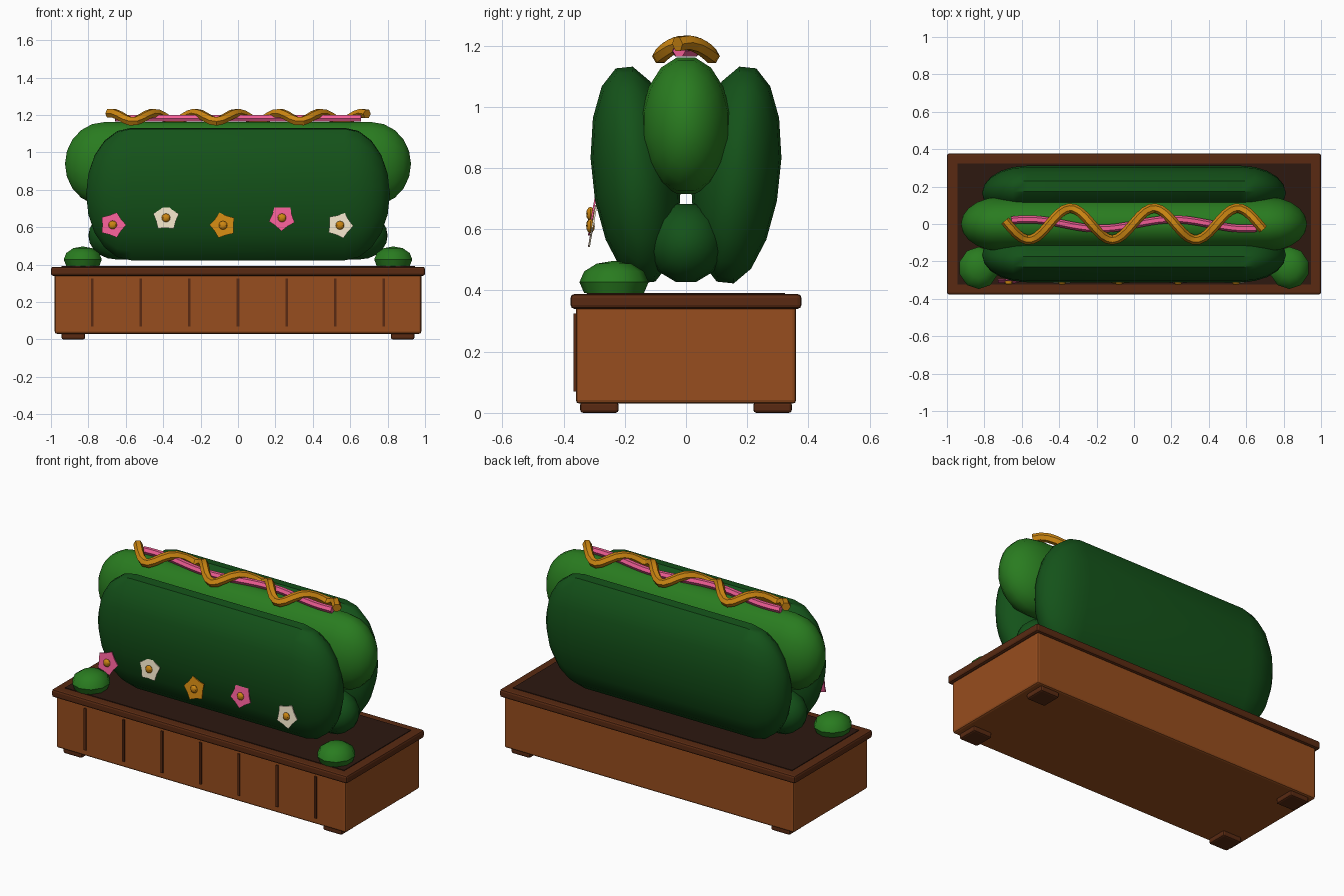
import bpy, bmesh, math
from mathutils import Vector

if "Cube" in bpy.data.objects:
    bpy.data.objects.remove(bpy.data.objects["Cube"])

def mat(name, c):
    m = bpy.data.materials.new(name)
    m.diffuse_color = (*c, 1)
    m.use_nodes = True
    m.node_tree.nodes["Principled BSDF"].inputs["Base Color"].default_value = m.diffuse_color
    return m

DARK = mat("dark_leaf", (.007, .085, .010))
LEAF = mat("leaf", (.022, .20, .014))
WOOD = mat("wood", (.31, .075, .013))
TRIM = mat("dark_wood", (.10, .023, .006))
SOIL = mat("soil", (.026, .009, .005))
GOLD = mat("mustard", (.61, .24, .006))
PINK = mat("pink", (.87, .11, .30))
CREAM = mat("cream", (.83, .73, .55))

def finish(name, bm, m, smooth=None):
    bmesh.ops.recalc_face_normals(bm, faces=bm.faces)
    me = bpy.data.meshes.new(name)
    bm.to_mesh(me)
    bm.free()
    me.materials.append(m)
    o = bpy.data.objects.new(name, me)
    bpy.context.collection.objects.link(o)
    if smooth:
        bpy.ops.object.select_all(action='DESELECT')
        o.select_set(True)
        bpy.context.view_layer.objects.active = o
        bpy.ops.object.shade_smooth_by_angle(angle=math.radians(smooth))
    return o

def box(name, x, y, z, m, bevel=0.0):
    """Box from (min, max) ranges."""
    bm = bmesh.new()
    bmesh.ops.create_cube(bm, size=1)
    for v in bm.verts:
        v.co = Vector([(r[0] + r[1]) / 2 + c * (r[1] - r[0]) for c, r in zip(v.co, (x, y, z))])
    if bevel:
        bmesh.ops.bevel(bm, geom=bm.edges[:], offset=bevel, segments=2, profile=.5, affect='EDGES')
    return finish(name, bm, m)

def capsule(name, half, cap, ry, rz, cy, cz, tilt, m, sides=16, steps=5):
    """Elliptical capsule along x with rounded ends, tilted about x."""
    bm = bmesh.new()
    stations = []
    for k in range(1, steps + 1):
        a = math.pi / 2 * k / steps
        stations.append((half - cap + cap * math.cos(a), math.sin(a)))
    stations += [(-x, s) for x, s in reversed(stations)]
    ct, st = math.cos(tilt), math.sin(tilt)
    rings = []
    for x, s in stations:
        ring = []
        for i in range(sides):
            a = 2 * math.pi * (i + .5) / sides
            u, w = s * ry * math.cos(a), s * rz * math.sin(a)
            ring.append(bm.verts.new((x, cy + u * ct + w * st, cz - u * st + w * ct)))
        rings.append(ring)
    for a, b in zip(rings, rings[1:]):
        for i in range(sides):
            j = (i + 1) % sides
            bm.faces.new((a[i], a[j], b[j], b[i]))
    for ring, x in ((rings[0], half), (rings[-1], -half)):
        tip = bm.verts.new((x, cy, cz))
        for i in range(sides):
            bm.faces.new((ring[i], ring[(i + 1) % sides], tip))
    return finish(name, bm, m, 40)

def tube(name, path, r, m, sides=6):
    """Sweep a polygon along a path that runs in x."""
    bm = bmesh.new()
    rings = []
    for k, p in enumerate(path):
        t = (path[min(k + 1, len(path) - 1)] - path[max(k - 1, 0)]).normalized()
        n = t.cross(Vector((0, 0, 1))).normalized()
        b = n.cross(t)
        rings.append([bm.verts.new(p + r * (math.cos(2 * math.pi * i / sides) * n
                      + math.sin(2 * math.pi * i / sides) * b)) for i in range(sides)])
    for a, b in zip(rings, rings[1:]):
        for i in range(sides):
            j = (i + 1) % sides
            bm.faces.new((a[i], a[j], b[j], b[i]))
    bm.faces.new(rings[0])
    bm.faces.new(rings[-1])
    return finish(name, bm, m, 30)

def ball(name, c, r, m, u=12, v=8, floor=None):
    bm = bmesh.new()
    bmesh.ops.create_uvsphere(bm, u_segments=u, v_segments=v, radius=1)
    for p in bm.verts:
        p.co = Vector([c[i] + p.co[i] * r[i] for i in range(3)])
        if floor is not None:
            p.co.z = max(p.co.z, floor)
    return finish(name, bm, m, 40)

# planter box
box("planter_body", (-.98, .98), (-.36, .36), (.03, .36), WOOD, .012)
box("planter_rim", (-1, 1), (-.377, .377), (.34, .388), TRIM, .012)
box("soil", (-.945, .945), (-.323, .323), (.36, .392), SOIL)
for i in range(7):
    x = -.78 + .26 * i
    box(f"front_groove_{i}", (x - .007, x + .007), (-.368, -.35), (.07, .325), TRIM)
for sx in (-1, 1):
    for sy in (-1, 1):
        x, y = .88 * sx, .283 * sy
        box("foot", (x - .063, x + .063), (y - .063, y + .063), (0, .036), TRIM, .01)

# topiary bun halves, bun base and sausage
for s, n in ((-1, "front"), (1, "back")):
    capsule(f"bun_{n}", .812, .24, .143, .36, .165 * s, .777, math.radians(6) * s, DARK)
capsule("bun_base", .80, .15, .127, .132, 0, .555, 0, DARK, 12)
capsule("sausage", .925, .21, .147, .228, 0, .938, 0, LEAF)

# sauce lines
N = 48
xs = [-.69 + 1.38 * i / N for i in range(N + 1)]
wave = [-.085 * math.sin(2 * math.pi * (x + .675) / .447) for x in xs]
tube("mustard_line", [Vector((x, y, 1.21 - 6.2 * y * y)) for x, y in zip(xs, wave)], .026, GOLD)
tube("pink_line", [Vector((x * .95, .025 * math.cos(2 * math.pi * (x + .6) / .82), 1.182))
                   for x in xs], .021, PINK)

# flowers on the front
lean = math.radians(10)
for i, (x, z, m) in enumerate([(-.67, .612, PINK), (-.385, .65, CREAM), (-.08, .61, GOLD),
                               (.235, .65, PINK), (.545, .61, CREAM)]):
    bm = bmesh.new()
    pts = []
    for k in range(10):
        a = i * .3 + math.pi * k / 5
        r = .072 if k % 2 == 0 else .055
        u, w = r * math.cos(a), r * math.sin(a)
        pts.append(bm.verts.new((x + u, -.302 + w * math.sin(lean), z + w * math.cos(lean))))
    f = bm.faces.new(pts)
    ex = bmesh.ops.extrude_face_region(bm, geom=[f])["geom"]
    for v in ex:
        if isinstance(v, bmesh.types.BMVert):
            v.co.y -= .006
    finish(f"flower_{i}", bm, m)
    ball(f"flower_centre_{i}", (x, -.312, z), (.023, .014, .023), GOLD, 8, 6)

# small leaf mounds at the front corners
for s in (-1, 1):
    ball("leaf_mound", (.83 * s, -.235, .427), (.107, .113, .07), LEAF, 10, 6, .385)
